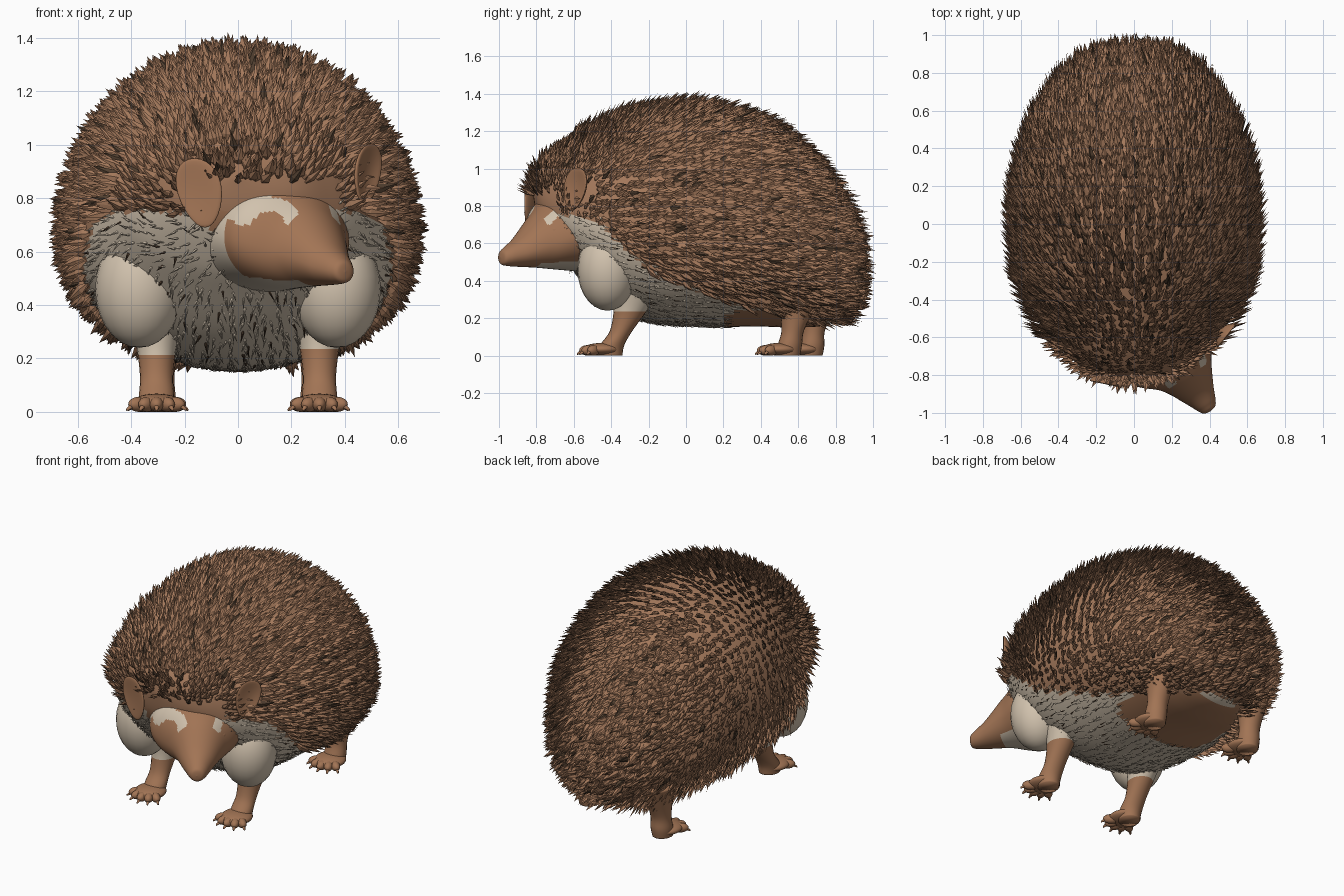
import bpy, bmesh, math, random
from mathutils import Vector as V

random.seed(4)
cube = bpy.data.objects.get("Cube")
if cube:
    bpy.data.objects.remove(cube)


def material(name, rgb):
    m = bpy.data.materials.new(name)
    m.use_nodes = True
    m.diffuse_color = (*rgb, 1)
    bsdf = m.node_tree.nodes["Principled BSDF"]
    bsdf.inputs["Base Color"].default_value = (*rgb, 1)
    bsdf.inputs["Roughness"].default_value = 0.8
    return m


SKIN, CREAM, DARK, SPINE = range(4)
MATS = [material("brown_skin", (0.36, 0.175, 0.09)),
        material("cream_fur", (0.64, 0.54, 0.42)),
        material("dark_brown", (0.08, 0.048, 0.028)),
        material("spine_brown", (0.37, 0.19, 0.105))]


def make(name, verts, faces, rule=None, smooth=True):
    """Mesh object whose face colours follow rule(face centre, normal)."""
    me = bpy.data.meshes.new(name)
    me.from_pydata(verts, [], faces)
    if smooth:
        bm = bmesh.new()
        bm.from_mesh(me)
        bmesh.ops.remove_doubles(bm, verts=bm.verts, dist=1e-5)
        bmesh.ops.recalc_face_normals(bm, faces=bm.faces)
        bm.to_mesh(me)
        bm.free()
    for m in MATS:
        me.materials.append(m)
    for p in me.polygons:
        p.use_smooth = smooth
        if rule:
            p.material_index = rule(p.center, p.normal)
    ob = bpy.data.objects.new(name, me)
    bpy.context.collection.objects.link(ob)
    return ob


def catmull(a, b, c, d, t):
    return [0.5 * (2 * q + (r - p) * t + (2 * p - 5 * q + 4 * r - s) * t * t
                   + (3 * q - p - 3 * r + s) * t ** 3) for p, q, r, s in zip(a, b, c, d)]


def loft(name, rows, u, v, rule=None, sides=24, steps=5):
    """Smooth skin through rows of (x, y, z, radius u, radius +v, radius -v)."""
    u, v = V(u), V(v)
    pts = [rows[0], *rows, rows[-1]]
    fine = [catmull(*pts[i:i + 4], k / steps) for i in range(len(rows) - 1) for k in range(steps)]
    fine.append(rows[-1])
    verts = []
    for x, y, z, ru, up, down in fine:
        for j in range(sides):
            a = math.tau * j / sides
            c, s = math.cos(a), math.sin(a)
            verts.append(V((x, y, z)) + u * max(ru, 0) * c + v * max(up if s > 0 else down, 0) * s)
    faces = [(i * sides + j, i * sides + (j + 1) % sides,
              (i + 1) * sides + (j + 1) % sides, (i + 1) * sides + j)
             for i in range(len(fine) - 1) for j in range(sides)]
    faces += [tuple(range(sides)), tuple(range(len(verts) - sides, len(verts)))]
    return make(name, verts, faces, rule)


def ball(name, centre, size, axes=None, mat=SKIN):
    """Ellipsoid, optionally turned to three given axes."""
    ax = axes or (V((1, 0, 0)), V((0, 1, 0)), V((0, 0, 1)))
    bm = bmesh.new()
    bmesh.ops.create_uvsphere(bm, u_segments=24, v_segments=14, radius=1)
    verts = [V(centre) + sum((ax[k] * w.co[k] * size[k] for k in range(3)), V()) for w in bm.verts]
    faces = [[w.index for w in f.verts] for f in bm.faces]
    bm.free()
    return make(name, verts, faces, lambda c, n: mat)


# Line between the spiny back and the furry underside
EDGE = [(-.9, .74), (-.7, .75), (-.5, .74), (-.42, .66), (-.35, .59), (-.2, .46), (.2, .3), (.6, .2), (1, .17)]
EARS = [V((-.16, -.81, .82)), V((.47, -.57, .89))]


def edge_height(y):
    for (y0, z0), (y1, z1) in zip(EDGE, EDGE[1:]):
        if y <= y1:
            return z0 + (z1 - z0) * (y - y0) / (y1 - y0)
    return EDGE[-1][1]


def bare_belly(c, n):
    return 0.2 < c.y < 0.75 and abs(c.x) < 0.33 and n.z < -0.7


def forehead(c):
    return c.y < -0.62 and -0.1 < c.x < 0.36 and 0.68 < c.z < 0.85


def spiny(c, n):
    return c.z > edge_height(c.y) and not forehead(c) and min((c - e).length for e in EARS) > 0.065


def furry(c, n):
    return c.z < edge_height(c.y) + .02 and not bare_belly(c, n) and not forehead(c)


def body_rule(c, n):
    if c.z > edge_height(c.y):
        return SPINE
    return SKIN if bare_belly(c, n) or forehead(c) else CREAM


# Body: (y, half width, bottom, top)
PROFILE = [(-.82, 0, .88, .88), (-.79, .21, .72, 1.0), (-.7, .35, .56, 1.09), (-.6, .445, .45, 1.15),
           (-.4, .56, .27, 1.25), (-.2, .615, .18, 1.31), (.1, .63, .155, 1.33), (.4, .58, .155, 1.25),
           (.6, .49, .15, 1.11), (.77, .36, .17, .91), (.86, .22, .26, .72), (.89, 0, .47, .47)]
rows = []
for y, w, lo, hi in PROFILE:
    mid = lo + 0.43 * (hi - lo)
    rows.append((0, y, mid, w, hi - mid, mid - lo))
body = loft("body", rows, (1, 0, 0), (0, 0, 1), body_rule, sides=72, steps=6)


def scatter(density, keep):
    """Even random points with normals over the body."""
    me = body.data
    for p in me.polygons:
        if len(p.vertices) > 4 or not keep(p.center, p.normal):
            continue
        for _ in range(int(p.area * density + random.random())):
            co = [me.vertices[i].co for i in p.vertices]
            w = [random.random() + 0.01 for _ in co]
            yield sum((c * k for c, k in zip(co, w)), V()) / sum(w), p.normal.copy()


def coat(name, mat, points, length, width, lift, dark_share):
    """Swept-back blades, each a slim eight-sided diamond."""
    verts, faces, mats = [], [], []
    for p, n in points:
        front = p.y < -0.62
        flow = V((random.uniform(-.3, .3), 1, random.uniform(-.35, .15) + front * .7))
        flow -= n * flow.dot(n)
        d = (flow + n * lift * random.uniform(0.75, 1.25)).normalized()
        side = d.cross(n).normalized()
        top = side.cross(d)
        l, w = length * random.uniform(0.75, 1.2), width * random.uniform(0.8, 1.2)
        if front:
            l *= 0.75
        m, b = p + d * l * 0.35, len(verts)
        verts += [p - n * 0.01, m + side * w, m + top * w * 0.45, m - side * w, m - top * w * 0.45, p + d * l]
        for k in range(4):
            i, j = b + 1 + k, b + 1 + (k + 1) % 4
            faces += [(b, j, i), (b + 5, i, j)]
        mats += [mat if random.random() > dark_share else DARK] * 8
    ob = make(name, verts, faces, smooth=False)
    ob.data.polygons.foreach_set("material_index", mats)


# Spines over the back, short fur over flanks and chest
coat("spines", SPINE, scatter(1500, spiny), 0.115, 0.017, 0.68, 0.06)
coat("fur", CREAM, scatter(900, furry), 0.075, 0.005, 0.1, 0.1)

# Head, turned toward its left
FWD, SIDE = V((0.55, -0.83, 0)).normalized(), V((0.83, 0.55, 0)).normalized()
TIP = V((0.40, -0.99, 0.52))


def face_rule(c, n):
    back, across = (TIP - c).dot(FWD), abs((c - TIP).dot(SIDE) - 0.02)
    ring = V((back - 0.30, across - 0.16, c.z - 0.67)).length
    brow = 0.085 < ring < 0.135 and c.z > 0.70 and back > 0.22
    temple = 0.30 < back and across > 0.10 and ring > 0.085 and 0.72 < c.z < 0.82
    cheek = back > 0.39 and c.z < 0.80
    chin = back > 0.2 and n.z < -0.85
    return CREAM if brow or temple or cheek or chin else SKIN


loft("head", [(.08, -.46, .66, .30, .23, .22), (.19, -.69, .65, .265, .22, .19),
              (.28, -.80, .60, .155, .165, .13), (.345, -.90, .55, .09, .09, .075),
              (.385, -.96, .53, .056, .055, .05), (.40, -.985, .525, .035, .035, .035),
              (.403, -.992, .525, 0, 0, 0)],
     SIDE, (0, 0, 1), face_rule, sides=120, steps=16)
for s, label in ((1, "left"), (-1, "right")):
    eye = V((.26, -.765, .67)) + SIDE * s * 0.12
    ball(label + "_eyelid", eye, (.04, .04, .03))
    ball(label + "_nostril", V((.395, -.98, .535)) + SIDE * s * .028, (.008, .008, .006), mat=DARK)
    # Furry shoulder above each front leg
    ball(label + "_shoulder", (s * .37, -.42, .46), (.165, .16, .22), mat=CREAM)


# Ears: thin cupped discs, narrower at the foot
def ear(name, centre, across, size):
    across = V(across).normalized()
    up = V((0, 0, 1))
    ob = ball(name, centre, size, (across, across.cross(up), up))
    for v in ob.data.vertices:
        r = v.co - centre
        s, h = r.dot(across), r.z / size[2]
        v.co += FWD * 0.03 * ((s / size[0]) ** 2 + h * h) + across * (s * 0.2 + 0.02) * h


ear("right_ear", EARS[0] + V((0, -.01, 0)), (-1, .2, 0), (.085, .02, .13))
ear("left_ear", EARS[1], (.62, .78, 0), (.075, .02, .115))


# Legs with a flat paw, toes and claws
def leg(name, x, y, hip, fur_line, toes=5):
    loft(name, [(x, y + hip, .34, .10, .12, .12), (x, y + hip * .75, .235, .074, .09, .085),
                (x, y + hip * .4, .13, .062, .06, .06), (x, y, .055, .066, .07, .06),
                (x, y - .01, .0, .06, .07, .06)], (1, 0, 0), (0, 1, 0),
         lambda c, n: CREAM if c.z > fur_line else SKIN, sides=20)
    ball(name + "_paw", (x, y - .05, .034), (.092, .10, .034))
    for k in range(toes):
        a = (k - (toes - 1) / 2) * 0.45
        d = V((math.sin(a), -math.cos(a), 0))
        across = V((-d.y, d.x, 0))
        o = V((x, y - .04, .028))
        ball(f"{name}_toe_{k + 1}", o + d * .085, (.027, .046, .028), (across, d, V((0, 0, 1))))
        loft(f"{name}_claw_{k + 1}", [(*(o + d * .11), .014, .014, .014),
             (*(o + d * .142 - V((0, 0, .02))), .005, .005, .005)], across, (0, 0, 1), sides=8, steps=2)


leg("front_left_leg", .305, -.40, .13, .24)
leg("front_right_leg", -.305, -.40, .13, .21)
leg("hind_left_leg", .30, .55, .05, 1)
leg("hind_right_leg", -.30, .67, .03, 1)
